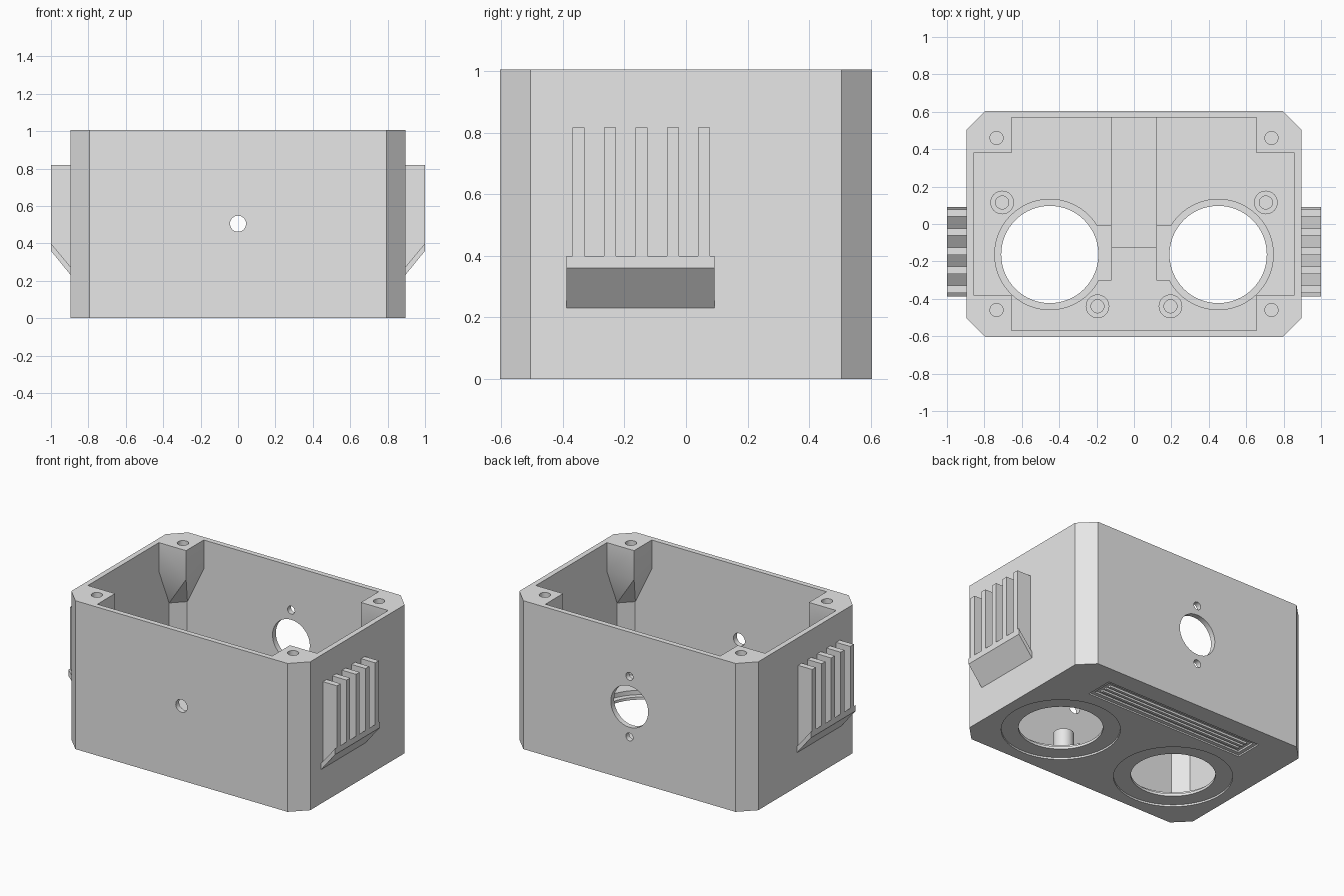
import bpy, bmesh
from mathutils import Matrix, Vector

cube = bpy.data.objects.get("Cube")
if cube:
    bpy.data.objects.remove(cube, do_unlink=True)

grey = bpy.data.materials.new("grey plastic")
grey.use_nodes = True
COLOUR = (0.8, 0.8, 0.8, 1)
grey.diffuse_color = COLOUR
grey.node_tree.nodes["Principled BSDF"].inputs["Base Color"].default_value = COLOUR

HX, HY, H = 0.895, 0.605, 1.005   # outer half sizes and height
WALL, FLOOR, LIP = 0.036, 0.06, 0.03
SIDES = (-1, 1)


def finish(bm, name):
    bmesh.ops.recalc_face_normals(bm, faces=bm.faces)
    mesh = bpy.data.meshes.new(name)
    bm.to_mesh(mesh)
    bm.free()
    mesh.materials.append(grey)
    obj = bpy.data.objects.new(name, mesh)
    bpy.context.collection.objects.link(obj)
    return obj


def hull(name, points):
    bm = bmesh.new()
    for p in points:
        bm.verts.new(p)
    bmesh.ops.convex_hull(bm, input=bm.verts)
    bmesh.ops.dissolve_limit(bm, angle_limit=0.01, verts=bm.verts, edges=bm.edges)
    return finish(bm, name)


def box(name, x0, x1, y0, y1, z0, z1):
    return hull(name, [(x, y, z) for x in (x0, x1) for y in (y0, y1) for z in (z0, z1)])


def cylinder(name, centre, radius, depth, axis="Z", segments=48):
    bm = bmesh.new()
    turn = Matrix.Rotation(1.5707963, 4, "X") if axis == "Y" else Matrix()
    bmesh.ops.create_cone(bm, cap_ends=True, segments=segments, radius1=radius,
                          radius2=radius, depth=depth,
                          matrix=Matrix.Translation(Vector(centre)) @ turn)
    return finish(bm, name)


def octagon_block(name, hx, hy, c, z0, z1):
    """Block with its four upright edges chamfered by c."""
    return hull(name, [(sx * x, sy * y, z) for sx in SIDES for sy in SIDES
                       for x, y in ((hx, hy - c), (hx - c, hy)) for z in (z0, z1)])


def combine(target, tool, operation):
    mod = target.modifiers.new(operation.lower(), "BOOLEAN")
    mod.operation, mod.solver, mod.object = operation, "EXACT", tool
    bpy.context.view_layer.objects.active = target
    bpy.ops.object.modifier_apply(modifier=mod.name)
    bpy.data.objects.remove(tool, do_unlink=True)


def cut(target, tool):
    combine(target, tool, "DIFFERENCE")


# Hollow open-topped case with chamfered corners
case = octagon_block("case", HX, HY, 0.1, 0, H)
cut(case, octagon_block("cavity", HX - WALL, HY - WALL, 0.08, FLOOR, H + 0.1))

# Corner screw posts, tapering down into the corners
for sx in SIDES:
    for sy in SIDES:
        low = 0.81
        ring = [(0.655, 0.38), (0.878, 0.38), (0.655, 0.588), (0.878, 0.5), (0.79, 0.588)]
        pts = [(sx * x, sy * y, z) for x, y in ring[:3] for z in (low, H)]
        pts += [(sx * x, sy * y, z) for x, y in ring[3:] for z in (0.53, H)]
        combine(case, hull("post", pts), "UNION")
        cut(case, cylinder("screw_hole", (sx * 0.735, sy * 0.46, H), 0.035, 0.3, segments=32))

# Two large round openings in the floor, stepped on both sides
for sx in SIDES:
    x, y = sx * 0.45, -0.163
    cut(case, cylinder("opening", (x, y, 0), 0.26, 0.4, segments=64))
    cut(case, cylinder("upper_step", (x, y, LIP + 0.1), 0.295, 0.2, segments=64))
    cut(case, cylinder("lower_step", (x, y, -0.1), 0.366, 0.225, segments=64))
    # Notch on the inner side of each opening
    x0, x1 = sorted((sx * 0.12, sx * 0.25))
    cut(case, box("notch", x0, x1, -0.3, -0.01, LIP, 0.2))

# Shallow channel running to the back wall
cut(case, box("channel", -0.12, 0.12, -0.125, HY - WALL, FLOOR - 0.015, 0.2))

# Wall holes: small one in front, large one with two screw holes behind
cut(case, cylinder("front_hole", (0, -HY, 0.505), 0.043, 0.3, "Y", 32))
cut(case, cylinder("back_hole", (0, HY, 0.5), 0.14, 0.3, "Y"))
for s in SIDES:
    cut(case, cylinder("back_screw_hole", (0, HY, 0.5 + s * 0.205), 0.027, 0.3, "Y", 24))

# Recessed panel with long bars under the floor
cut(case, box("panel_frame", -0.6, 0.6, 0.285, 0.475, -0.1, 0.01))
cut(case, box("panel_recess", -0.575, 0.575, 0.31, 0.45, -0.1, 0.022))
for i in range(3):
    y = 0.345 + i * 0.035
    combine(case, box("bar", -0.545, 0.545, y - 0.009, y + 0.009, 0.008, 0.03), "UNION")

# Hollow standoffs on the floor
for sx in SIDES:
    for x, y in ((0.705, 0.115), (0.195, -0.44)):
        post = cylinder("standoff", (sx * x, y, 0.115), 0.063, 0.15, segments=32)
        cut(post, cylinder("bore", (sx * x, y, 0.2), 0.035, 0.24, segments=32))

# Side grilles: a sloping sill with five upright fins
for sx, side in ((-1, "right"), (1, "left")):
    inner, outer = HX - 0.005, 1.0
    section = [(inner, 0.225), (outer, 0.36), (outer, 0.4), (inner, 0.268)]
    grille = hull(side + "_grille", [(sx * x, y, z) for x, z in section for y in (-0.388, 0.092)])
    for i in range(5):
        y = -0.349 + i * 0.102
        fin = [(inner, 0.25), (outer, 0.38), (outer, 0.818), (inner, 0.818)]
        combine(grille, hull("fin", [(sx * a, y + d, z) for a, z in fin
                                     for d in (-0.0195, 0.0195)]), "UNION")

# Smooth round walls, keep edges sharp
bpy.ops.object.select_all(action="DESELECT")
for obj in bpy.context.scene.objects:
    if obj.type == "MESH" and grey.name in obj.data.materials:
        obj.select_set(True)
        bpy.context.view_layer.objects.active = obj
bpy.ops.object.shade_smooth_by_angle(angle=0.5)
